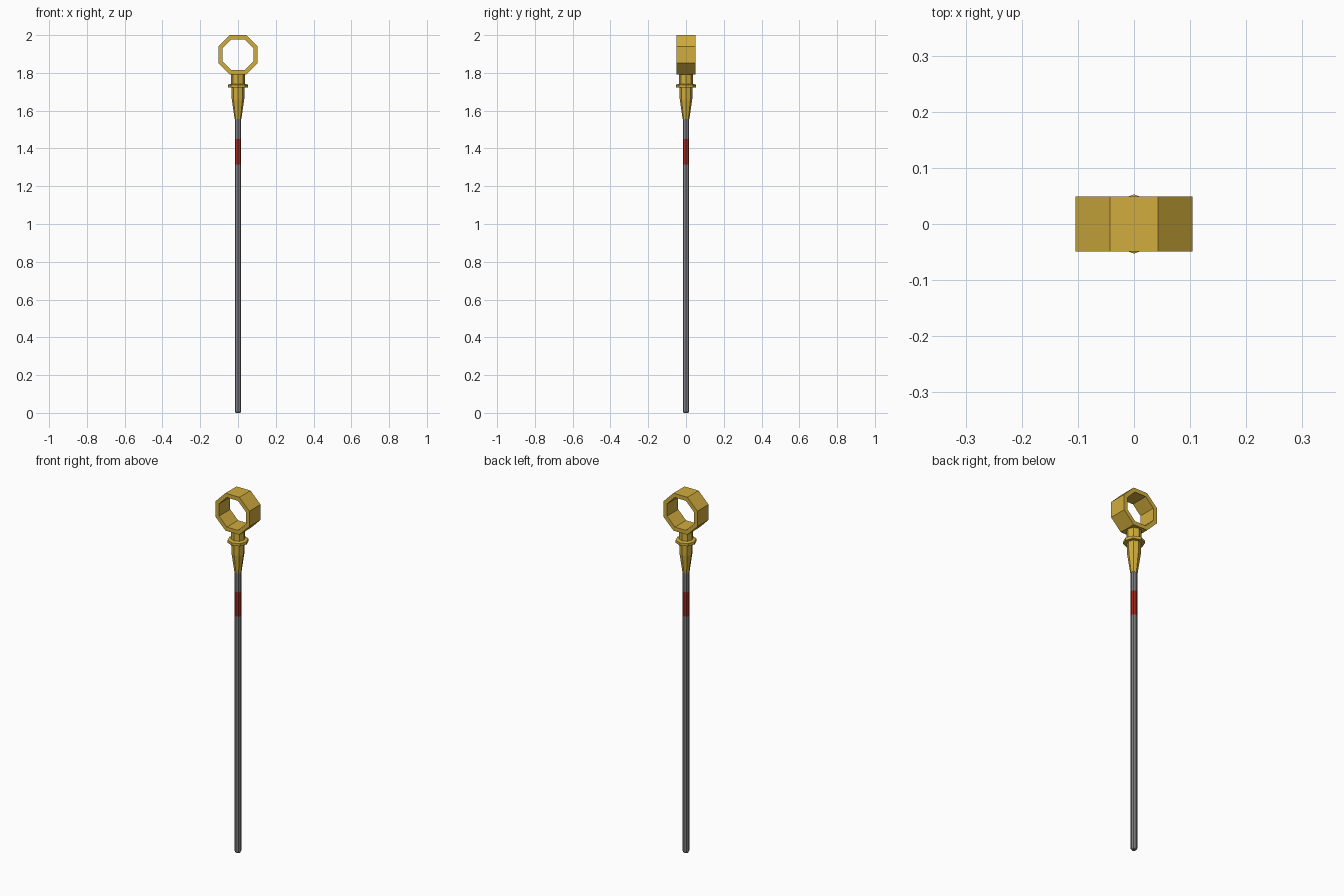
import bpy, bmesh, math

if "Cube" in bpy.data.objects:
    bpy.data.objects.remove(bpy.data.objects["Cube"])


def material(name, rgb):
    m = bpy.data.materials.new(name)
    m.diffuse_color = (*rgb, 1)
    m.use_nodes = True
    m.node_tree.nodes["Principled BSDF"].inputs["Base Color"].default_value = m.diffuse_color
    return m


GOLD = material("gold_yellow", (0.64, 0.42, 0.047))
STEEL = material("steel_grey", (0.21, 0.21, 0.22))
RED = material("marker_red", (0.36, 0.022, 0.014))
SIDES = 8


def finish(name, bm, mats):
    bmesh.ops.recalc_face_normals(bm, faces=bm.faces)
    me = bpy.data.meshes.new(name)
    bm.to_mesh(me)
    bm.free()
    for m in mats:
        me.materials.append(m)
    ob = bpy.data.objects.new(name, me)
    bpy.context.collection.objects.link(ob)
    return ob


def lathe(name, profile, mats):
    """Capped eight-sided turning from (radius, z) points, corners on the axes."""
    bm = bmesh.new()
    rings = [[bm.verts.new((r * math.cos(math.tau * i / SIDES),
                            r * math.sin(math.tau * i / SIDES), z))
              for i in range(SIDES)] for r, z in profile]
    for a, b in zip(rings, rings[1:]):
        for i in range(SIDES):
            j = (i + 1) % SIDES
            bm.faces.new((a[i], a[j], b[j], b[i]))
    bm.faces.new(rings[0])
    bm.faces.new(rings[-1])
    return finish(name, bm, mats)


# Long rod with a red marker band
rod = lathe("rod", [(0.012, 0), (0.017, 0.008), (0.017, 1.315),
                    (0.017, 1.45), (0.017, 1.57)], [STEEL, RED])
for p in rod.data.polygons:
    if 1.315 < p.center.z < 1.45:
        p.material_index = 1

# Tapered grip, flange and neck
lathe("handle_stem", [(0.018, 1.555), (0.033, 1.66), (0.035, 1.722),
                      (0.053, 1.722), (0.053, 1.737), (0.037, 1.742),
                      (0.037, 1.80)], [GOLD])

# Octagonal pull ring, open along y
bm = bmesh.new()
loops = []
for apothem, y in ((0.104, -0.049), (0.104, 0.049), (0.082, 0.049), (0.082, -0.049)):
    r = apothem / math.cos(math.pi / SIDES)
    loops.append([bm.verts.new((r * math.cos(math.tau * (i + 0.5) / SIDES), y,
                                1.896 + r * math.sin(math.tau * (i + 0.5) / SIDES)))
                  for i in range(SIDES)])
for k in range(4):
    a, b = loops[k], loops[(k + 1) % 4]
    for i in range(SIDES):
        j = (i + 1) % SIDES
        bm.faces.new((a[i], a[j], b[j], b[i]))
finish("pull_ring", bm, [GOLD])
